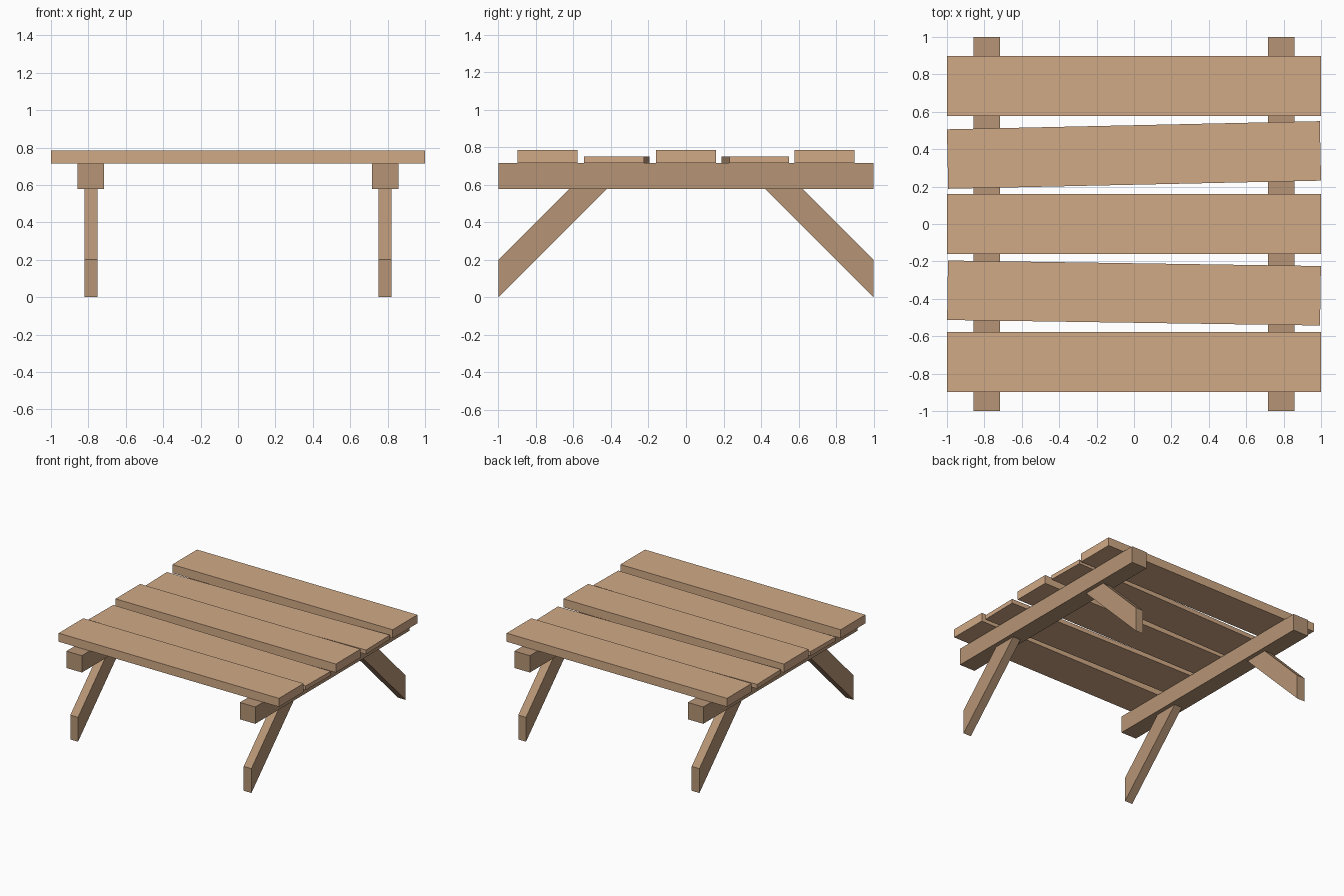
import bpy, bmesh
from math import radians

if "Cube" in bpy.data.objects:
    bpy.data.objects.remove(bpy.data.objects["Cube"])


def material(name, color):
    m = bpy.data.materials.new(name)
    m.diffuse_color = color
    m.use_nodes = True
    m.node_tree.nodes["Principled BSDF"].inputs["Base Color"].default_value = m.diffuse_color
    return m


light_wood = material("light_wood", (0.64, 0.40, 0.24, 1))
dark_wood = material("dark_wood", (0.47, 0.30, 0.18, 1))


def box(name, center, size, mat, turn=0.0):
    bpy.ops.mesh.primitive_cube_add(size=1, location=center, rotation=(0, 0, radians(turn)))
    ob = bpy.context.object
    ob.name = name
    ob.scale = size
    ob.data.materials.append(mat)
    return ob


BEAM_X, BEAM_BOTTOM, BEAM_TOP = 0.787, 0.577, 0.715

# Thick straight planks of the table top
for i, y in enumerate((-0.737, 0, 0.737)):
    box(f"thick_plank_{i + 1}", (0, y, BEAM_TOP + 0.035), (2, 0.32, 0.07), light_wood)

# Thin planks lying slightly crooked between them
for i, (y, turn) in enumerate(((-0.369, -0.85), (0.369, 1.25))):
    box(f"thin_plank_{i + 1}", (0, y, BEAM_TOP + 0.0175), (1.994, 0.318, 0.035), light_wood, turn)


# Slanted leg with a vertical cut at the foot and a level cut under the beam
def leg(name, x, side, width=0.07):
    profile = [(1, 0), (1, 0.2), (1.2 - BEAM_BOTTOM, BEAM_BOTTOM), (1 - BEAM_BOTTOM, BEAM_BOTTOM)]
    bm = bmesh.new()
    face = bm.faces.new([bm.verts.new((x - width / 2, side * y, z)) for y, z in profile])
    ext = bmesh.ops.extrude_face_region(bm, geom=[face], use_keep_orig=True)
    moved = [v for v in ext["geom"] if isinstance(v, bmesh.types.BMVert)]
    bmesh.ops.translate(bm, verts=moved, vec=(width, 0, 0))
    bmesh.ops.recalc_face_normals(bm, faces=bm.faces)
    mesh = bpy.data.meshes.new(name)
    bm.to_mesh(mesh)
    bm.free()
    mesh.materials.append(dark_wood)
    bpy.context.collection.objects.link(bpy.data.objects.new(name, mesh))


# Cross beams, each carried by a front and a back leg
for label, sx in (("left", -1), ("right", 1)):
    x = sx * BEAM_X
    box(f"{label}_beam", (x, 0, (BEAM_BOTTOM + BEAM_TOP) / 2),
        (0.14, 2, BEAM_TOP - BEAM_BOTTOM), dark_wood)
    leg(f"{label}_front_leg", x, -1)
    leg(f"{label}_back_leg", x, 1)
